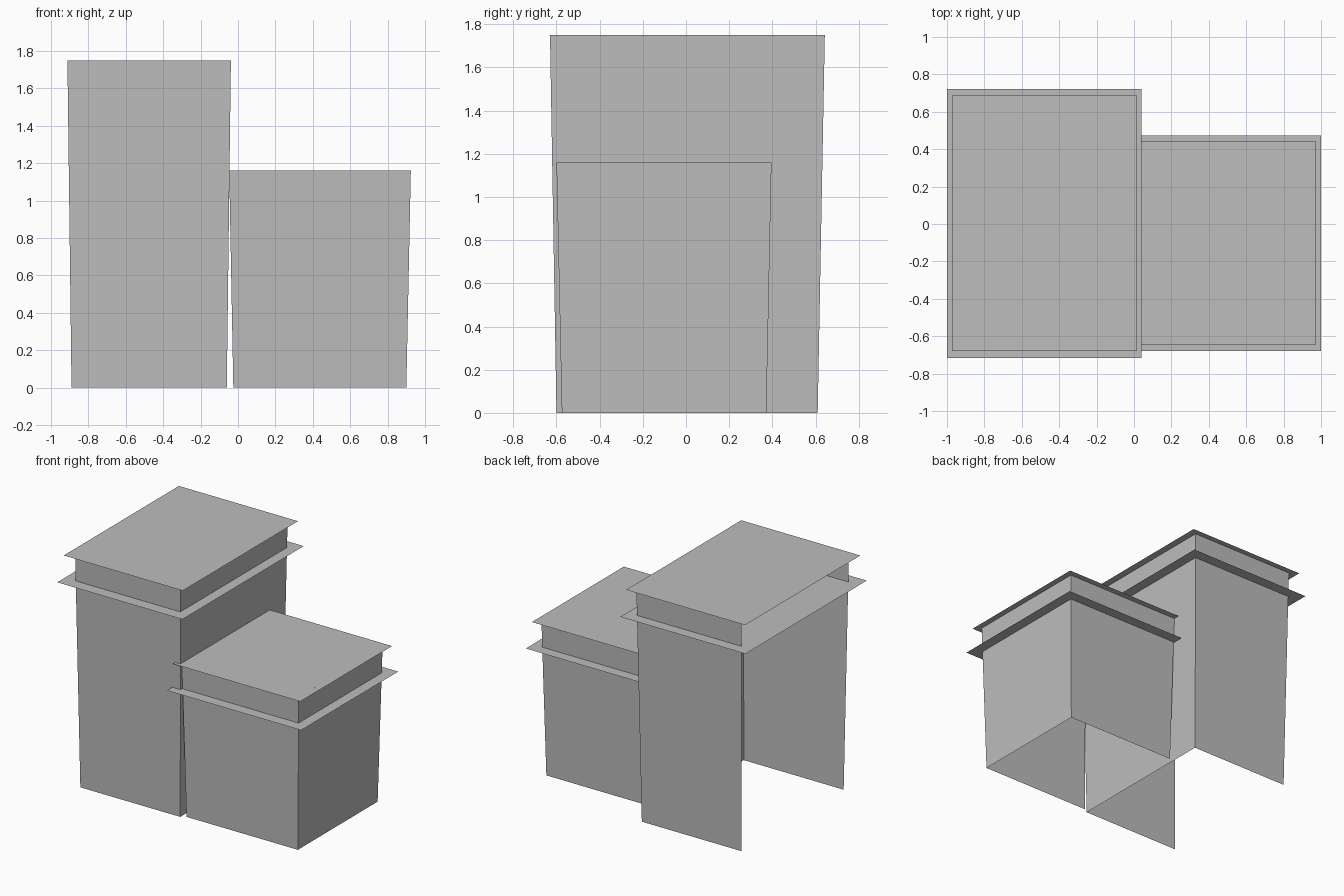
import bpy
import bmesh

cube = bpy.data.objects.get("Cube")
if cube:
    bpy.data.objects.remove(cube, do_unlink=True)

# Single plain grey
grey = bpy.data.materials.new("plain_grey")
grey.use_nodes = True
colour = (0.51, 0.51, 0.51, 1)
grey.diffuse_color = colour
grey.node_tree.nodes["Principled BSDF"].inputs["Base Color"].default_value = colour


def finish(name, bm):
    mesh = bpy.data.meshes.new(name)
    bm.to_mesh(mesh)
    bm.free()
    mesh.materials.append(grey)
    bpy.context.collection.objects.link(bpy.data.objects.new(name, mesh))


def ring(bm, rect, z):
    """Corners of a rectangle, running round from the back at -x."""
    x0, x1, y0, y1 = rect
    return [bm.verts.new((x, y, z)) for x, y in ((x0, y0), (x1, y0), (x1, y1), (x0, y1))]


def flaring_walls(name, base, top, height):
    """Front, +x and back sheets; the -x side and bottom stay open."""
    bm = bmesh.new()
    low, high = ring(bm, base, 0), ring(bm, top, height)
    for i in range(3):
        bm.faces.new((low[i], low[i + 1], high[i + 1], high[i]))
    finish(name, bm)


def flat_sheet(name, rect, z):
    bm = bmesh.new()
    bm.faces.new(ring(bm, rect, z))
    finish(name, bm)


# Each block: walls at base and top, wide ledge, narrower roof (x0, x1, y0, y1)
blocks = {
    "tall_block": dict(
        base=(-0.89, -0.06, -0.6, 0.61), top=(-0.912, -0.038, -0.63, 0.643),
        ledge=(-1, 0.04, -0.717, 0.723), ledge_z=1.555,
        roof=(-0.972, 0.017, -0.68, 0.687), height=1.75),
    "short_block": dict(
        base=(-0.025, 0.9, -0.575, 0.372), top=(-0.047, 0.924, -0.6, 0.396),
        ledge=(-0.115, 1, -0.68, 0.473), ledge_z=0.965,
        roof=(-0.087, 0.97, -0.647, 0.443), height=1.16),
}

for name, b in blocks.items():
    flaring_walls(name + "_walls", b["base"], b["top"], b["height"])
    flat_sheet(name + "_ledge", b["ledge"], b["ledge_z"])
    flat_sheet(name + "_roof", b["roof"], b["height"])
